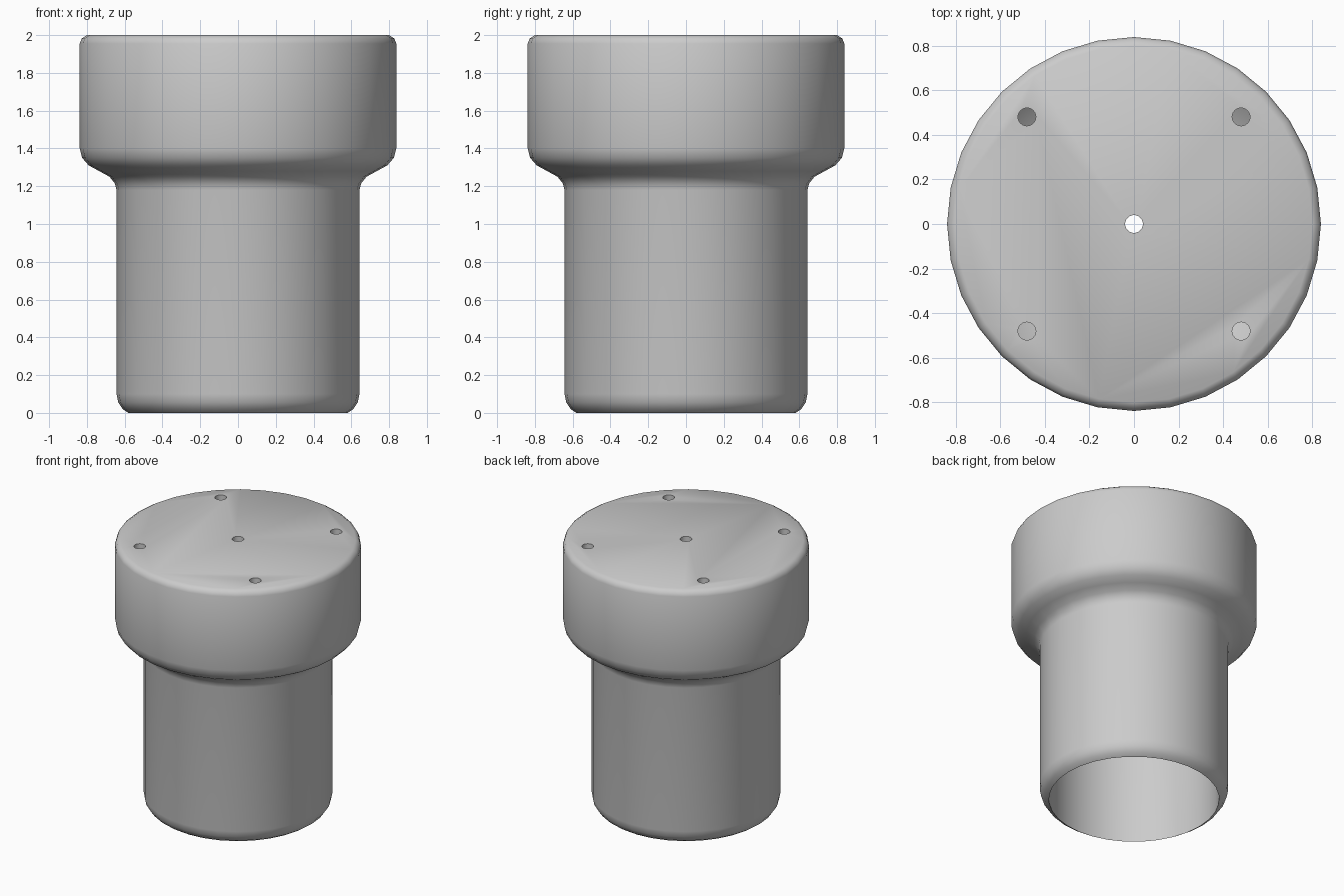
import bpy, bmesh, math

cube = bpy.data.objects.get("Cube")
if cube:
    bpy.data.objects.remove(cube, do_unlink=True)

SIDES = 32
HOLE_RADIUS = 0.04
HOLE_OFFSET = 0.48

grey = bpy.data.materials.new("plain grey")
grey.use_nodes = True
colour = (0.6, 0.6, 0.6, 1)
grey.diffuse_color = colour
grey.node_tree.nodes["Principled BSDF"].inputs["Base Color"].default_value = colour


def add_object(name, bm):
    bmesh.ops.recalc_face_normals(bm, faces=bm.faces)
    mesh = bpy.data.meshes.new(name)
    bm.to_mesh(mesh)
    bm.free()
    mesh.materials.append(grey)
    obj = bpy.data.objects.new(name, mesh)
    bpy.context.collection.objects.link(obj)
    return obj


def lathe(name, profile):
    """Closed turned solid; both profile ends are capped with a flat disc."""
    bm = bmesh.new()
    rings = []
    for r, z in profile:
        ring = []
        for i in range(SIDES):
            a = math.tau * i / SIDES
            ring.append(bm.verts.new((r * math.cos(a), r * math.sin(a), z)))
        rings.append(ring)
    for low, high in zip(rings, rings[1:]):
        for i in range(SIDES):
            j = (i + 1) % SIDES
            bm.faces.new((low[i], low[j], high[j], high[i]))
    bm.faces.new(rings[0])
    bm.faces.new(rings[-1])
    return add_object(name, bm)


# Hollow stepped body: ceiling and bore inside, then rounded sleeve, flare and cap
inside = [(0.77, 1.9), (0.77, 1.42), (0.72, 1.35), (0.6, 1.28), (0.58, 1.2), (0.58, 0)]
sleeve = [(0.61, 0.02), (0.634, 0.055), (0.643, 0.1), (0.643, 1.18)]
flare = [(0.652, 1.215), (0.68, 1.25), (0.735, 1.28), (0.79, 1.31), (0.825, 1.35), (0.838, 1.4)]
cap = [(0.838, 1.955), (0.828, 1.982), (0.8, 2)]
body = lathe("stepped_body", inside + sleeve + flare + cap)

# Five drilled holes through the cap: centre and four around it
bm = bmesh.new()
spots = [(0, 0)] + [(x * HOLE_OFFSET, y * HOLE_OFFSET) for x in (-1, 1) for y in (-1, 1)]
for x, y in spots:
    made = bmesh.ops.create_cone(bm, cap_ends=True, segments=24, radius1=HOLE_RADIUS,
                                 radius2=HOLE_RADIUS, depth=0.4)
    bmesh.ops.translate(bm, verts=made["verts"], vec=(x, y, 1.95))
drill = add_object("hole_cutter", bm)
drill.hide_render = True

cut = body.modifiers.new("holes", "BOOLEAN")
cut.operation = "DIFFERENCE"
cut.solver = "EXACT"
cut.object = drill

bpy.ops.object.select_all(action="DESELECT")
body.select_set(True)
bpy.context.view_layer.objects.active = body
bpy.ops.object.modifier_apply(modifier=cut.name)
bpy.data.objects.remove(drill, do_unlink=True)
bpy.ops.object.shade_smooth_by_angle(angle=math.radians(40))
